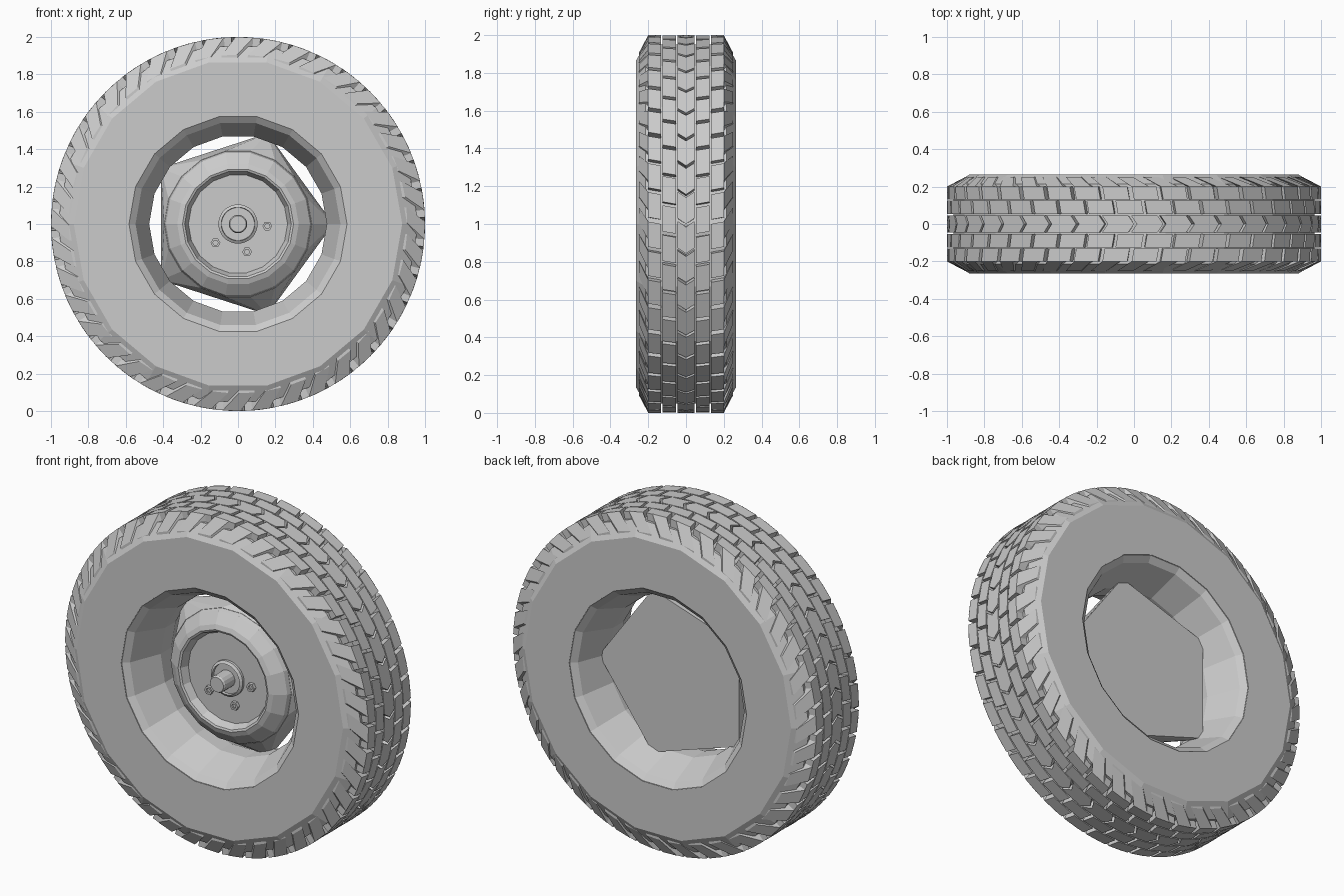
import bpy, bmesh
from math import sin, cos, tau, radians

cube = bpy.data.objects.get("Cube")
if cube:
    bpy.data.objects.remove(cube)

grey = bpy.data.materials.new("plain_grey")
grey.use_nodes = True
grey.diffuse_color = (0.6, 0.6, 0.6, 1)
grey.node_tree.nodes["Principled BSDF"].inputs["Base Color"].default_value = (0.6, 0.6, 0.6, 1)


def polar(r, angle, y, cx=0, cz=1):
    """Point on the wheel; angle runs clockwise from the top seen from the front."""
    return (cx + r * sin(angle), y, cz + r * cos(angle))


def finish(bm, name):
    bmesh.ops.recalc_face_normals(bm, faces=bm.faces)
    mesh = bpy.data.meshes.new(name)
    bm.to_mesh(mesh)
    bm.free()
    mesh.materials.append(grey)
    obj = bpy.data.objects.new(name, mesh)
    bpy.context.collection.objects.link(obj)
    return obj


def lathe(name, profile, sides, closed=False, phase=0.5, cx=0, cz=1):
    """Spin (radius, y) points about the axle; open profiles get end caps."""
    bm = bmesh.new()
    rings = [[bm.verts.new(polar(r, tau * (i + phase) / sides, y, cx, cz))
              for i in range(sides)] for r, y in profile]
    pairs = list(zip(rings, rings[1:]))
    if closed:
        pairs.append((rings[-1], rings[0]))
    else:
        bm.faces.new(rings[0])
        bm.faces.new(rings[-1])
    for a, b in pairs:
        for i in range(sides):
            j = (i + 1) % sides
            bm.faces.new((a[i], a[j], b[j], b[i]))
    return finish(bm, name)


def mirrored(half):
    return half + [(r, -y) for r, y in reversed(half)]


# Tyre body and rim barrel
SIDES = 18
lathe("tyre_body", mirrored([(0.585, 0.265), (0.878, 0.265), (0.965, 0.215)]), SIDES, True)
lathe("rim_barrel", mirrored([(0.6, 0.262), (0.583, 0.262), (0.548, 0.235), (0.475, 0.05)]),
      SIDES, True)

# Tread blocks: each end is (y, inner radius, outer radius, start angle, end angle)
PITCH = tau / 40


def add_block(bm, end_a, end_b):
    quads = []
    for y, low, high, start, stop in (end_a, end_b):
        quads.append([bm.verts.new(polar(r, t, y)) for r, t in
                      ((low, start), (high, start), (high, stop), (low, stop))])
    a, b = quads
    bm.faces.new(a)
    bm.faces.new(b)
    for i in range(4):
        j = (i + 1) % 4
        bm.faces.new((a[i], a[j], b[j], b[i]))


def tread_row(name, y0, y1, offset, skew, fill, outer=(0.93, 1.0)):
    bm = bmesh.new()
    for side in (-1, 1):
        for k in range(40):
            t = (k + offset) * PITCH
            w = fill * PITCH
            s = skew * PITCH
            add_block(bm, (side * y0, 0.93, 1.0, t, t + w),
                      (side * y1, *outer, t - s, t - s + w))
    return finish(bm, name)


tread_row("centre_chevron_blocks", 0.0, 0.046, 0.1, 0.2, 0.9)
tread_row("middle_blocks", 0.053, 0.125, 0.45, 0.08, 0.88)
tread_row("outer_blocks", 0.132, 0.2, 0.0, 0.08, 0.85)
tread_row("shoulder_fins", 0.2, 0.25, -0.08, 0.55, 0.6, (0.88, 0.905))

# Hub: five-cornered back blending into a round front
bm = bmesh.new()
for i in range(5):
    corner = radians(90) + tau * i / 5
    for y in (0.09, 0.07):
        bm.verts.new(polar(0.51, corner, y))
for i in range(SIDES):
    bm.verts.new(polar(0.395, tau * (i + 0.5) / SIDES, -0.06))
bmesh.ops.convex_hull(bm, input=bm.verts)
bmesh.ops.dissolve_limit(bm, angle_limit=0.01, verts=bm.verts, edges=bm.edges)
finish(bm, "hub_body")

# Raised hub ring around a recessed plate
lathe("hub_ring", [(0.395, -0.055), (0.385, -0.085), (0.325, -0.13), (0.297, -0.14),
                   (0.285, -0.135), (0.265, -0.09)], SIDES)

# Axle collar and pin
lathe("axle_collar", [(0.105, -0.08), (0.105, -0.105), (0.09, -0.115), (0.088, -0.1)], 24)
lathe("axle_pin", [(0.05, -0.08), (0.05, -0.19), (0.044, -0.2)], 16)

# Wheel nuts with hollow centres
for n in range(3):
    x, _, z = polar(0.157, radians(94 + 68 * n), 0)
    lathe(f"wheel_nut_{n + 1}", [(0.026, -0.08), (0.026, -0.11), (0.014, -0.11), (0.014, -0.098)],
          6, cx=x, cz=z)
